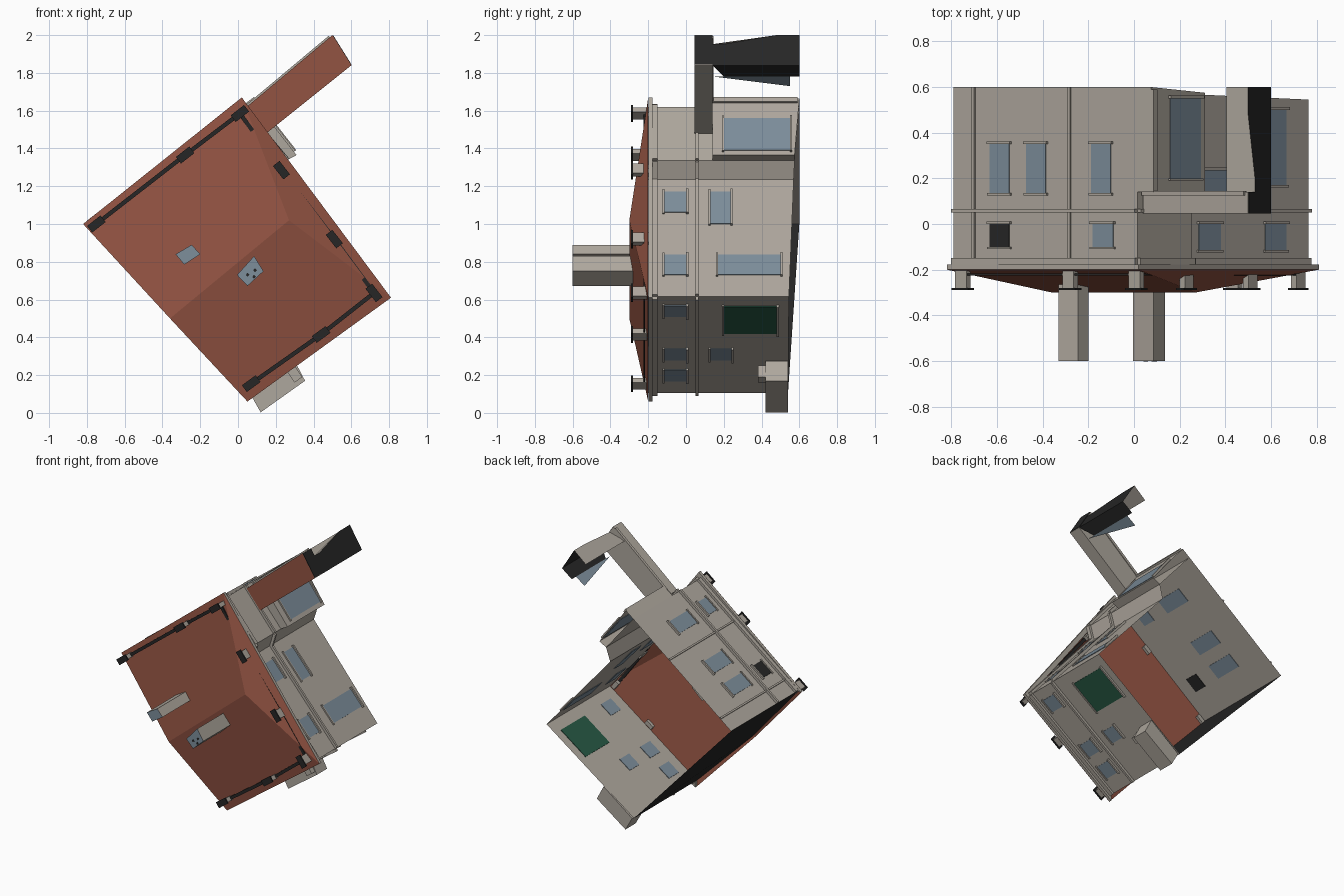
import bpy, bmesh, math
from mathutils import Vector

if "Cube" in bpy.data.objects:
    bpy.data.objects.remove(bpy.data.objects["Cube"])


def srgb(r, g, b):
    return [((c / 255 + 0.055) / 1.055) ** 2.4 if c > 10 else c / 3294 for c in (r, g, b)] + [1]


MATS = {}
for mat_name, c in {"stone": (174, 167, 157), "roof_red": (146, 83, 66), "black": (38, 38, 38),
                    "glass": (125, 142, 155), "green": (38, 88, 68)}.items():
    m = bpy.data.materials.new(mat_name)
    m.diffuse_color = srgb(*c)
    m.use_nodes = True
    m.node_tree.nodes["Principled BSDF"].inputs["Base Color"].default_value = m.diffuse_color
    MATS[mat_name] = m


def make(name, verts, faces, mats, idx=None, fix=True):
    me = bpy.data.meshes.new(name)
    me.from_pydata(verts, [], faces)
    for k in mats:
        me.materials.append(MATS[k])
    if idx:
        for p, i in zip(me.polygons, idx):
            p.material_index = i
    if fix:
        bm = bmesh.new()
        bm.from_mesh(me)
        bmesh.ops.recalc_face_normals(bm, faces=bm.faces)
        bm.to_mesh(me)
        bm.free()
    ob = bpy.data.objects.new(name, me)
    bpy.context.collection.objects.link(ob)
    return ob


# prism: outline in x,z pushed from y0 (front) to y1; front face may differ in colour
def prism(name, pts, y0, y1, mat="stone", front=None):
    n = len(pts)
    v = [(x, y0, z) for x, z in pts] + [(x, y1, z) for x, z in pts]
    f = [list(range(n)), list(range(2 * n - 1, n - 1, -1))]
    f += [[i, (i + 1) % n, n + (i + 1) % n, n + i] for i in range(n)]
    return make(name, v, f, [mat, front or mat], [1] + [0] * (n + 1))


def along(P, Q, t, o=0.0):
    d = Vector((Q[0] - P[0], Q[1] - P[1]))
    nrm = Vector((-d.y, d.x)).normalized()
    p = Vector(P) + d * t + nrm * o
    return (p.x, p.y)


# box running along a wall P-Q, between fractions t0..t1 and offsets o0..o1
def wall_box(name, P, Q, t0, t1, y0, y1, o0, o1, mat="stone", front=None):
    pts = [along(P, Q, t0, o0), along(P, Q, t0, o1), along(P, Q, t1, o1), along(P, Q, t1, o0)]
    return prism(name, pts, y0, y1, mat, front)


# window with a thin frame; a0..a1 are coordinates on the given axis (0 = x, 1 = z)
def window(name, P, Q, axis, a0, a1, y0, y1, mat="glass", o=0.0):
    t0, t1 = sorted((a - P[axis]) / (Q[axis] - P[axis]) for a in (a0, a1))
    wall_box(name, P, Q, t0, t1, y0, y1, o - 0.004, o + 0.004, mat)
    L = math.dist(P, Q)
    e = 0.01 / L
    wall_box(name + "_sill", P, Q, t0 - e, t1 + e, y1, y1 + 0.012, o, o + 0.015)
    wall_box(name + "_lintel", P, Q, t0 - e, t1 + e, y0 - 0.01, y0, o, o + 0.01)


# footprint (x, z) of the house, which lies with its roof to the front
A, B, C, D, E, F = (-.79, 1.0), (.015, 1.62), (.255, 1.335), (.225, 1.235), (.765, .615), (.05, .105)
foot = [A, B, C, D, E, F]
base = [.6, .6, .575, .57, .545, .54]
EAVE, RIDGE = -.2, -.3
R1, R2 = (.27, 1.02), (-.36, .5)

# walls: open at the base, black party wall on the lower left
v = [(x, EAVE, z) for x, z in foot] + [(p[0], y, p[1]) for p, y in zip(foot, base)]
v.append((R2[0] + .01, RIDGE + .01, R2[1] + .01))
faces = [[i, i + 6, (i + 1) % 6 + 6, (i + 1) % 6] for i in range(5)] + [[5, 11, 6, 0, 12]]
make("walls", v, faces, ["stone", "black"], [0] * 5 + [1], fix=False)

# hipped roof
ra, rb, re, rf = (-.82, 1.0), (.02, 1.67), (.81, .61), (.05, .06)
rv = [(p[0], EAVE, p[1]) for p in (ra, rb, re, rf)] + [(p[0], RIDGE, p[1]) for p in (R1, R2)]
make("roof", rv, [[0, 5, 4, 1], [1, 4, 2], [2, 4, 5, 3]], ["roof_red"], fix=False)

# eave edge and soffit
rim = [ra, rb, re, rf]
inner = [A, B, E, F]
for i in range(3):
    P, Q, p, q = rim[i], rim[i + 1], inner[i], inner[i + 1]
    prism("eave_%d" % i, [P, Q, q, p], EAVE + .001, EAVE + .022)

# cornice, string course and gutter
for i in range(5):
    P, Q = foot[i], foot[i + 1]
    wall_box("cornice_%d" % i, P, Q, 0, 1, -.178, -.15, 0, .018)
    wall_box("string_course_%d" % i, P, Q, 0, 1, .05, .066, 0, .02)

# roof posts with black caps, joined by a black gutter strip
posts = [(-.75, 1.0), (-.28, 1.365), (.01, 1.585), (.23, 1.285), (.51, .92), (.72, .635), (.44, .415), (.07, .155)]
for i, (x, z) in enumerate(posts):
    a = math.radians(38 if i < 3 else -52 if i < 6 else 36)
    c, s = math.cos(a), math.sin(a)
    w, h = (.045, .022)
    box = [(x + c * u - s * k, z + s * u + c * k) for u, k in ((-w, -h), (-w, h), (w, h), (w, -h))]
    core = [(x + .7 * (px - x), z + .7 * (pz - z)) for px, pz in box]
    prism("post_%d" % i, core, -.28, -.19)
    prism("post_cap_%d" % i, box, -.29, -.28, "black")
    if i < 7:
        wall_box("gutter_%d" % i, posts[i], posts[i + 1], 0, 1, -.226, -.216, -.011, .011, "black")

# chimneys
prism("chimney_left", [(-.33, .84), (-.245, .89), (-.2, .84), (-.285, .785)], -.6, -.26, "stone", "glass")
prism("chimney_right", [(-.005, .73), (.085, .83), (.135, .75), (.05, .672)], -.6, -.26, "stone", "glass")
for i, (x, z) in enumerate([(.05, .73), (.09, .755), (.085, .72)]):
    prism("flue_%d" % i, [(x - .009, z), (x, z + .012), (x + .011, z), (x, z - .01)], -.602, -.598, "black")

# windows of the upper-left wall
for i, (a, b) in enumerate([(-.63, -.545), (-.18, -.09)]):
    window("upper_left_window_%d" % i, A, B, 0, a, b, -.1, .0, "glass" if i else "black")
for i, (a, b) in enumerate([(-.63, -.545), (-.47, -.385), (-.185, -.1)]):
    window("lower_left_window_%d" % i, A, B, 0, a, b, .135, .35)
for i, x in enumerate((-.7, -.28)):
    t = (x - A[0]) / (B[0] - A[0])
    wall_box("pilaster_%d" % i, A, B, t - .006, t + .006, -.15, .6, 0, .01)

# windows of the right wall
window("upper_right_window_0", D, E, 1, 1.17, 1.06, -.115, .0)
window("upper_right_window_1", D, E, 1, .835, .73, -.115, .0)
window("lower_right_window_0", D, E, 1, 1.17, 1.0, .13, .235)
window("lower_right_window_1", D, E, 1, .835, .73, .17, .5)

# windows and green shop front of the lower-right wall
for i, (a, b) in enumerate([(.57, .51), (.34, .28), (.23, .17)]):
    window("end_window_%d" % i, E, F, 1, a, b, -.115, .0)
window("end_lower_window", E, F, 1, .34, .28, .13, .24)
window("green_shop_window", E, F, 1, .565, .42, .2, .48, "green")

# lower bay at the top corner, with its big window
B2, C2 = (.075, 1.665), (.31, 1.365)
bay = [B, B2, C2, C]
bv = [(x, .14, z) for x, z in bay] + [(x, y, z) for (x, z), y in zip(bay, (.6, .6, .575, .575))]
make("corner_bay", bv, [[0, 3, 2, 1], [0, 1, 5, 4], [1, 2, 6, 5], [2, 3, 7, 6]], ["stone"], fix=False)
window("bay_window", B2, C2, 1, 1.56, 1.39, .2, .55)
wall_box("bay_pilaster", B2, C2, 0, .08, .14, .59, 0, .012)

# entrance block at the bottom
prism("entrance_block", [(.12, .003), (.355, .17), (.3, .275), (.065, .1)], .42, .54)
prism("entrance_step", [(.3, .16), (.34, .19), (.3, .25), (.26, .22)], .38, .42)

# canopy arm reaching out from the top corner
W1, W2, W3, W4 = (.04, 1.615), (.5, 2.0), (.6, 1.84), (.15, 1.48)
prism("canopy", [W1, W2, W3, W4], .045, .14, "stone", "roof_red")
wall_box("canopy_lip", W1, W2, .0, .97, .125, .145, -.01, .01)
wall_box("canopy_end", W2, W3, .02, .98, .045, .14, -.002, .003, "black")


# canopy leg: gray upper side, black end with slanted top edge, glass inside
def sheet(name, pts, mat):
    make(name, [(p[0], y, p[1]) for p, y in pts], [list(range(len(pts)))], [mat], fix=False)


L0, Lm, L5, L6 = (.405, 1.92), along(W2, W3, .3), (.52, 1.78), (.45, 1.73)
sheet("leg_upper_side", [(L0, .14), (L0, .6), (W2, .6), (W2, .48), (Lm, .2), (Lm, .14)], "stone")
sheet("leg_end", [(W3, .14), (Lm, .14), (Lm, .2), (W2, .48), (W2, .6), (W3, .6)], "black")
sheet("leg_lower_side", [(W3, .14), (W3, .6), (L5, .6), (L5, .2)], "black")
sheet("leg_glass", [(L5, .15), (L5, .55), (L6, .55)], "glass")
